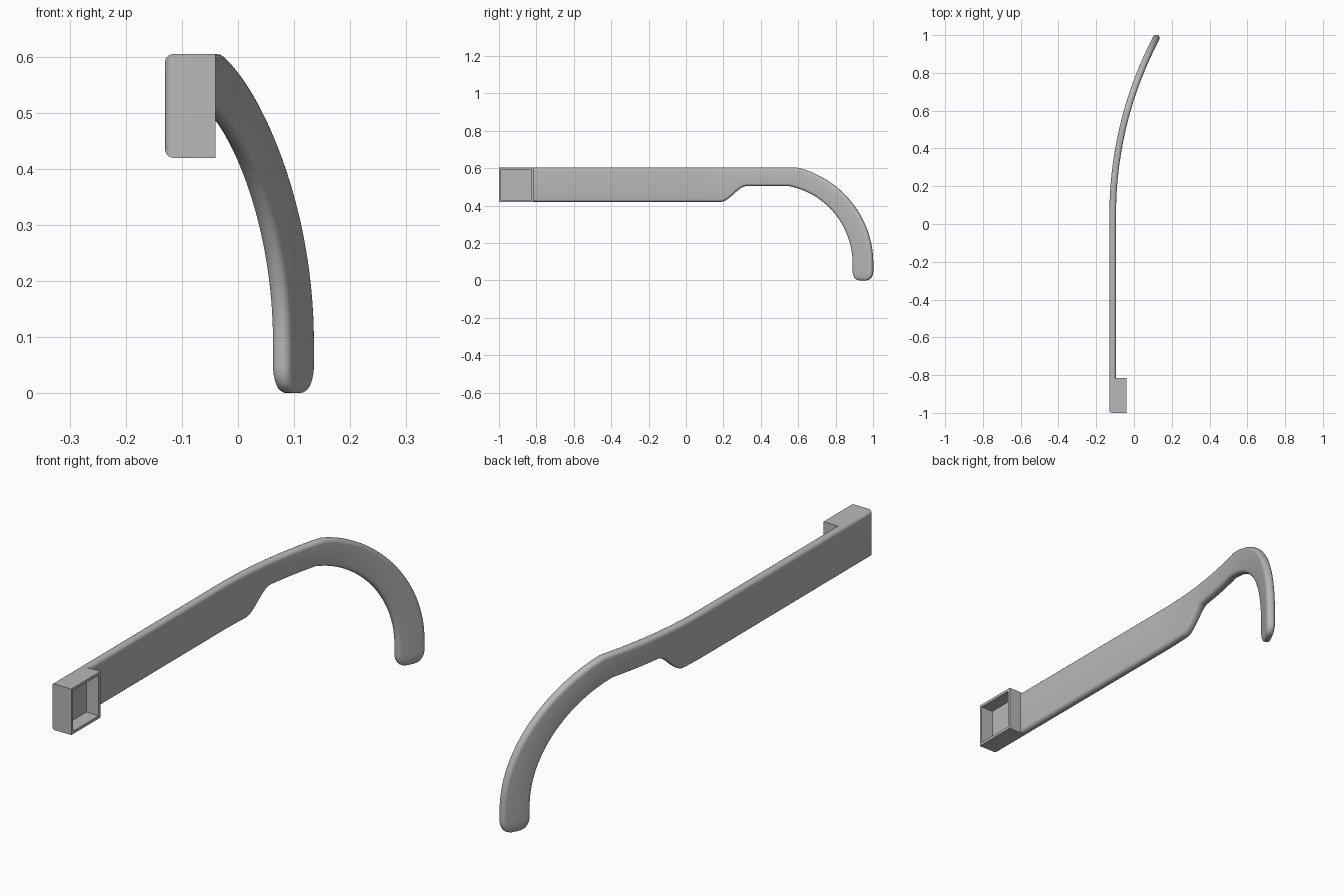
import bpy, bmesh
from math import sin, cos, pi, radians, sqrt

cube = bpy.data.objects.get("Cube")
if cube:
    bpy.data.objects.remove(cube, do_unlink=True)

# Single grey plastic
grey = bpy.data.materials.new("grey_plastic")
grey.use_nodes = True
grey.diffuse_color = (0.48, 0.48, 0.48, 1)
grey.node_tree.nodes["Principled BSDF"].inputs["Base Color"].default_value = grey.diffuse_color

OUTER, THICK, FILLET = -0.13, 0.035, 0.015
LOW, HIGH, BOX_BACK = 0.42, 0.605, -0.815
BEND_START, BEND_RADIUS = 0.05, 2.01


def finish(bm, name, angle):
    bmesh.ops.recalc_face_normals(bm, faces=bm.faces)
    mesh = bpy.data.meshes.new(name)
    bm.to_mesh(mesh)
    bm.free()
    mesh.materials.append(grey)
    obj = bpy.data.objects.new(name, mesh)
    bpy.context.collection.objects.link(obj)
    bpy.ops.object.select_all(action="DESELECT")
    obj.select_set(True)
    bpy.context.view_layer.objects.active = obj
    bpy.ops.object.shade_smooth_by_angle(angle=radians(angle))
    return obj


def rounded_section(half_w, half_h, steps=5):
    """Rounded rectangle as (thickness, height) offsets."""
    r = min(FILLET, half_w * 0.9, half_h * 0.9)
    points = []
    for quarter, (sx, sy) in enumerate([(1, 1), (-1, 1), (-1, -1), (1, -1)]):
        for i in range(steps + 1):
            a = (quarter + i / steps) * pi / 2
            points.append((sx * (half_w - r) + r * cos(a), sy * (half_h - r) + r * sin(a)))
    return points


def bend(u, y, z):
    """Curve the arm sideways behind the straight part."""
    d = max(0, y - BEND_START)
    root = sqrt(BEND_RADIUS ** 2 - d * d)
    x = OUTER + THICK / 2 + BEND_RADIUS - root + u * root / BEND_RADIUS
    return x, y - u * d / BEND_RADIUS, z


# Stations along the arm: centre y, centre z, tilt of the section, half height, half thickness
stations = []


def upright(y, bottom):
    stations.append((y, (HIGH + bottom) / 2, pi / 2, (HIGH - bottom) / 2, THICK / 2))


# Broad straight part
for y in (BOX_BACK, -0.4, 0, 0.06, 0.12, 0.17):
    upright(y, LOW)
# Step up to the narrow part
for i in range(15):
    t = i / 14
    upright(0.185 + 0.14 * t, LOW + 0.085 * t * t * (3 - 2 * t))
for y in (0.38, 0.44, 0.5, 0.55):
    upright(y, 0.505)
# Hook around the ear
HOOK_Y, HOOK_Z, HOOK_R, HALF = 0.471, 0.09, 0.475, 0.053
for i in range(29):
    a = radians(77) * (1 - i / 28)
    stations.append((HOOK_Y + HOOK_R * cos(a), HOOK_Z + HOOK_R * sin(a), a, HALF, THICK / 2))
# Rounded tip
for i in range(10):
    t = radians(83) * i / 9
    stations.append((HOOK_Y + HOOK_R, 0.05 - 0.05 * sin(t), 0,
                     HALF * cos(t) ** 0.6, THICK / 2 * cos(t) ** 0.4))

bm = bmesh.new()
rings = []
for y, z, tilt, half_h, half_w in stations:
    rings.append([bm.verts.new(bend(u, y + v * cos(tilt), z + v * sin(tilt)))
                  for u, v in rounded_section(half_w, half_h)])
for a, b in zip(rings, rings[1:]):
    for i in range(len(a)):
        j = (i + 1) % len(a)
        bm.faces.new((a[i], a[j], b[j], b[i]))
bm.faces.new(rings[-1])
bm.faces.new(rings[0])
finish(bm, "temple_arm", 40)

# Hinge housing: box with rounded outer edges and a pocket on the inner side
INNER, FRONT = -0.04, -1.0
bm = bmesh.new()
bmesh.ops.create_cube(bm, size=1)
for v in bm.verts:
    v.co = (INNER if v.co.x > 0 else OUTER,
            BOX_BACK if v.co.y > 0 else FRONT,
            HIGH if v.co.z > 0 else LOW)
pocket = max(bm.faces, key=lambda f: f.calc_center_median().x)
bmesh.ops.inset_individual(bm, faces=[pocket], thickness=0.016)
floor = bmesh.ops.extrude_discrete_faces(bm, faces=[pocket])["faces"][0]
for v in floor.verts:
    v.co.x = OUTER + THICK
rounded = [e for e in bm.edges
           if all(v.co.x < OUTER + 0.001 for v in e.verts)
           and any(v.co.y < BOX_BACK - 0.01 for v in e.verts)]
bmesh.ops.bevel(bm, geom=rounded, offset=FILLET, segments=5, profile=0.5, affect="EDGES")
finish(bm, "hinge_housing", 30)
